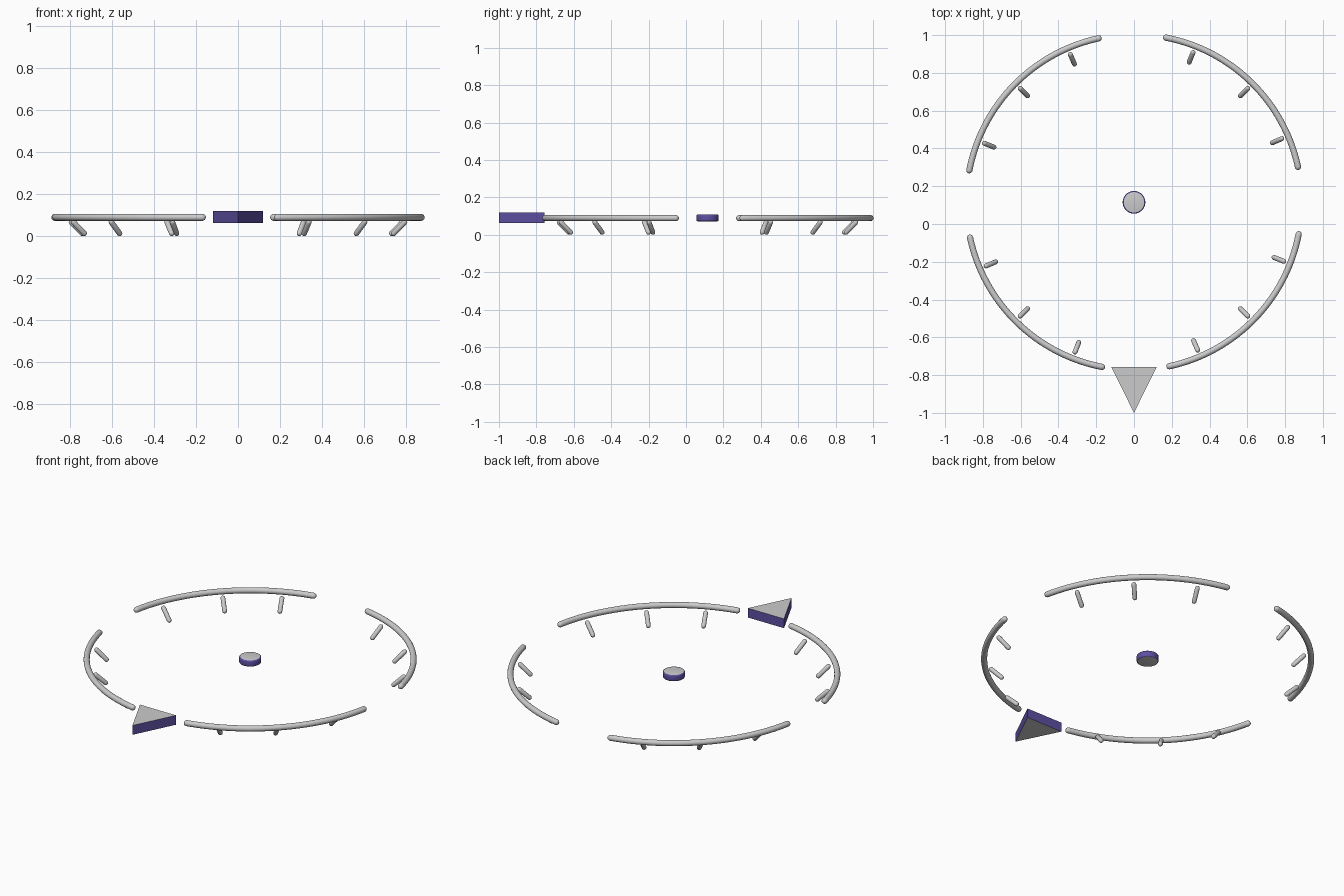
import bpy, bmesh
from math import sin, cos, radians
from mathutils import Vector

if "Cube" in bpy.data.objects:
    bpy.data.objects.remove(bpy.data.objects["Cube"])

CY, Z = 0.115, 0.09      # dial centre and ring height
R = 0.888                # ring radius

violet = bpy.data.materials.new("violet")
violet.diffuse_color = (0.11, 0.08, 0.36, 1)
violet.use_nodes = True
violet.node_tree.nodes["Principled BSDF"].inputs["Base Color"].default_value = violet.diffuse_color
grey = bpy.data.materials.new("grey")
grey.diffuse_color = (0.8, 0.8, 0.8, 1)
grey.use_nodes = True
grey.node_tree.nodes["Principled BSDF"].inputs["Base Color"].default_value = grey.diffuse_color


def polar(r, deg, z):
    a = radians(deg)
    return Vector((r * cos(a), CY + r * sin(a), z))


def finish(name, bm, mats=()):
    bmesh.ops.recalc_face_normals(bm, faces=bm.faces)
    me = bpy.data.meshes.new(name)
    bm.to_mesh(me)
    bm.free()
    for m in mats:
        me.materials.append(m)
    ob = bpy.data.objects.new(name, me)
    bpy.context.collection.objects.link(ob)
    bpy.ops.object.select_all(action='DESELECT')
    bpy.context.view_layer.objects.active = ob
    ob.select_set(True)
    bpy.ops.object.shade_smooth_by_angle(angle=radians(40))
    return ob


def rod(name, pts, rad, sides=16, caps=4):
    """Round rod with domed ends, swept along pts."""
    dirs = [(pts[min(i + 1, len(pts) - 1)] - pts[max(i - 1, 0)]).normalized()
            for i in range(len(pts))]
    rings = [(p, d, rad) for p, d in zip(pts, dirs)]
    dome = [radians(90 * k / caps) for k in range(1, caps)]
    start = [(pts[0] - dirs[0] * rad * sin(a), dirs[0], rad * cos(a)) for a in reversed(dome)]
    end = [(pts[-1] + dirs[-1] * rad * sin(a), dirs[-1], rad * cos(a)) for a in dome]
    bm = bmesh.new()
    loops = []
    for p, d, r in start + rings + end:
        u = d.cross(Vector((0, 0, 1))).normalized()
        v = u.cross(d)
        loops.append([bm.verts.new(p + r * (u * cos(radians(360 * k / sides)) + v * sin(radians(360 * k / sides))))
                      for k in range(sides)])
    for a, b in zip(loops, loops[1:]):
        for k in range(sides):
            n = (k + 1) % sides
            bm.faces.new((a[k], a[n], b[n], b[k]))
    for loop, tip in ((loops[0], pts[0] - dirs[0] * rad), (loops[-1], pts[-1] + dirs[-1] * rad)):
        t = bm.verts.new(tip)
        for k in range(sides):
            bm.faces.new((loop[k], loop[(k + 1) % sides], t))
    return finish(name, bm)


# Four ring arcs, each with three slanted tick rods inside
for q in range(4):
    base = 90 * q
    rod(f"ring_arc_{q + 1}", [polar(R, base + 12.2 + 66.8 * i / 32, Z - 0.001) for i in range(33)], 0.0165)
    for j, a in enumerate((23.3, 45, 68.5)):
        rod(f"tick_{q + 1}_{j + 1}", [polar(0.852, base + a, 0.066), polar(0.797, base + a, 0.013)], 0.013, 12)


# Flat slab with violet sides and grey faces
def slab(name, outline, z0, z1, bevel=0):
    bm = bmesh.new()
    face = bm.faces.new([bm.verts.new((x, y, z0)) for x, y in outline])
    top = bmesh.ops.extrude_face_region(bm, geom=[face])["geom"]
    bmesh.ops.translate(bm, vec=(0, 0, z1 - z0), verts=[g for g in top if isinstance(g, bmesh.types.BMVert)])
    if bevel:
        rim = [e for e in bm.edges if abs(e.verts[0].co.z - e.verts[1].co.z) < 1e-6]
        bmesh.ops.bevel(bm, geom=rim, offset=bevel, segments=3, profile=0.5, affect='EDGES')
    bm.normal_update()
    for f in bm.faces:
        f.material_index = 1 if abs(f.normal.z) > 0.99 else 0
    return finish(name, bm, (violet, grey))


# Front pointer and centre button
slab("pointer", [(-0.12, -0.757), (0, -1.0), (0.12, -0.757)], 0.063, 0.119)
slab("centre_button", [tuple(polar(0.06, 360 * k / 48, 0)[:2]) for k in range(48)], 0.072, 0.108, 0.006)
